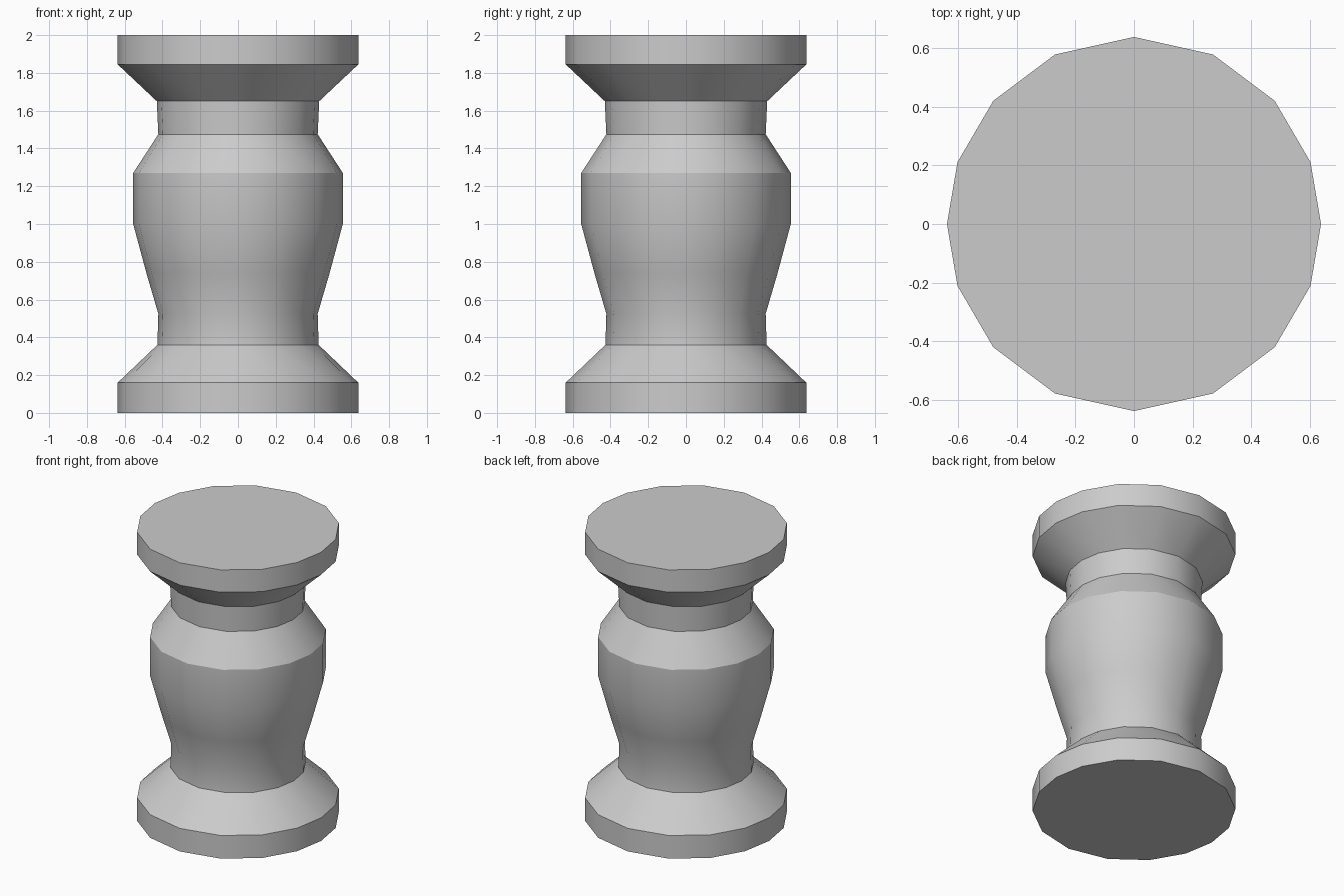
import bpy, bmesh, math

if "Cube" in bpy.data.objects:
    bpy.data.objects.remove(bpy.data.objects["Cube"])

# Slightly uneven 16-sided ring, mirrored from one quarter (degrees from +y)
quarter = [0, 25, 48.8, 70.7]
half = quarter + [90] + [180 - a for a in reversed(quarter)]
angles = half + [360 - a for a in reversed(half[1:-1])]

# Baluster outline: (radius, height) from foot to cap
profile = [(0.637, 0), (0.637, 0.16), (0.427, 0.36), (0.422, 0.525),
           (0.485, 0.74), (0.555, 1.0), (0.555, 1.27), (0.422, 1.475),
           (0.43, 1.65), (0.637, 1.845), (0.637, 2.0)]

bm = bmesh.new()
rings = [[bm.verts.new((r * math.sin(math.radians(a)), r * math.cos(math.radians(a)), z))
          for a in angles] for r, z in profile]
n = len(angles)

# Turned side walls
for low, high in zip(rings, rings[1:]):
    for i in range(n):
        j = (i + 1) % n
        bm.faces.new((low[i], low[j], high[j], high[i]))

# Flat base and top
bm.faces.new(rings[0])
bm.faces.new(rings[-1])
bmesh.ops.recalc_face_normals(bm, faces=bm.faces)

mesh = bpy.data.meshes.new("baluster")
bm.to_mesh(mesh)
bm.free()
baluster = bpy.data.objects.new("baluster", mesh)
bpy.context.collection.objects.link(baluster)

# Smooth around the shaft, crisp at the mouldings
bpy.context.view_layer.objects.active = baluster
baluster.select_set(True)
bpy.ops.object.shade_smooth_by_angle(angle=math.radians(30))
